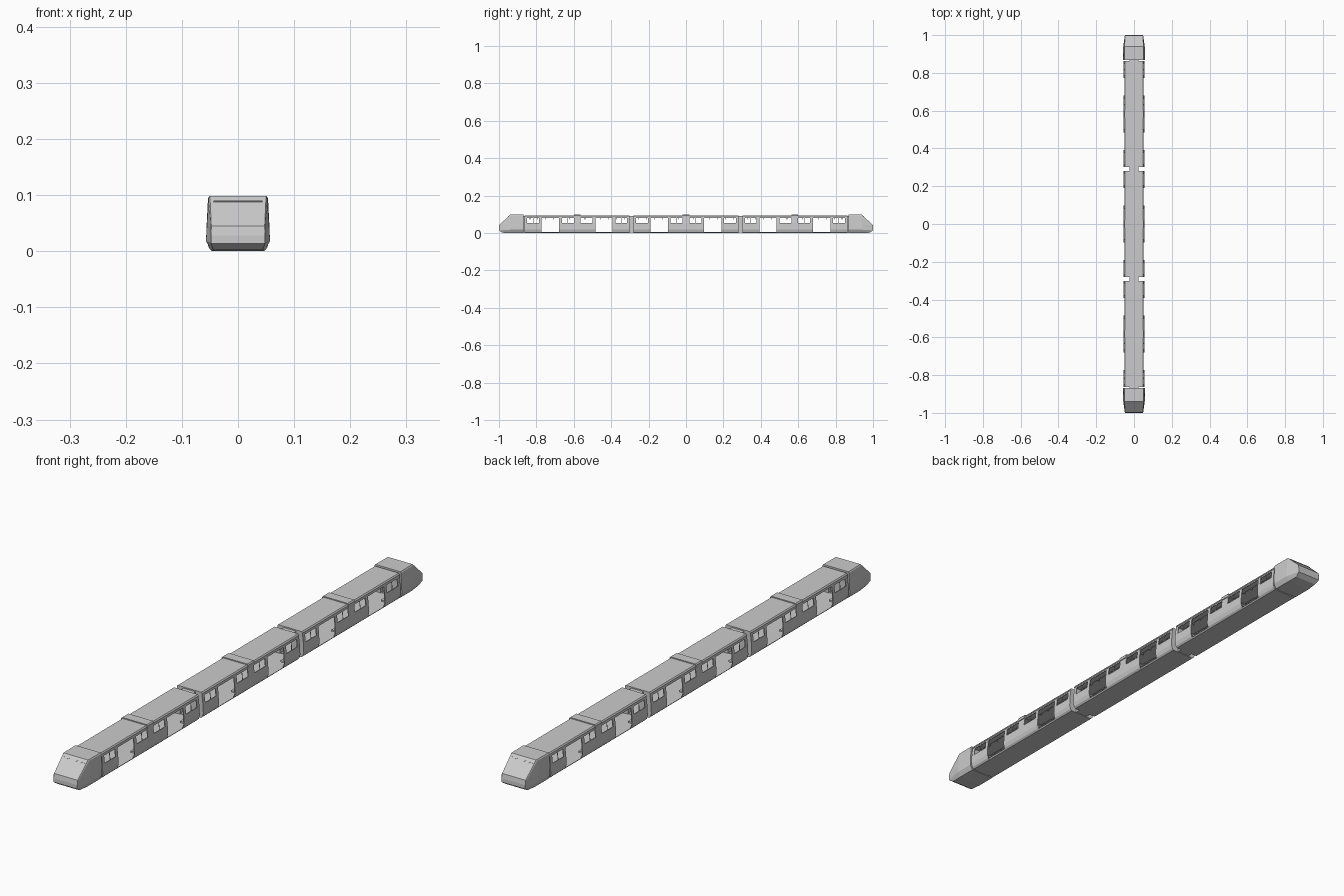
import bpy, bmesh

if "Cube" in bpy.data.objects:
    bpy.data.objects.remove(bpy.data.objects["Cube"])


def add_mesh(name, verts, faces):
    me = bpy.data.meshes.new(name)
    bm = bmesh.new()
    vs = [bm.verts.new(v) for v in verts]
    for f in faces:
        bm.faces.new([vs[i] for i in f])
    bmesh.ops.remove_doubles(bm, verts=bm.verts, dist=1e-6)
    bmesh.ops.recalc_face_normals(bm, faces=bm.faces)
    bm.to_mesh(me)
    bm.free()
    ob = bpy.data.objects.new(name, me)
    bpy.context.collection.objects.link(ob)
    return ob


def loft(name, sections):
    """Closed skin through rings with equal point counts."""
    n = len(sections[0])
    verts = [p for s in sections for p in s]
    faces = [tuple(range(n)), tuple(range(len(verts) - n, len(verts)))]
    for k in range(len(sections) - 1):
        for i in range(n):
            j = (i + 1) % n
            faces.append((k*n + i, k*n + j, (k+1)*n + j, (k+1)*n + i))
    return add_mesh(name, verts, faces)


def prism(name, outline, y0, y1):
    """Extrude an x-z outline along y."""
    return loft(name, [[(x, y, z) for x, z in outline] for y in (y0, y1)])


def box(name, x0, x1, y0, y1, z0, z1):
    return prism(name, [(x0, z0), (x1, z0), (x1, z1), (x0, z1)], y0, y1)


def side_mirror(ob):
    ob.modifiers.new("Mirror", 'MIRROR').use_axis = (True, False, False)
    return ob


def half_outline(pts):
    return pts + [(-x, z) for x, z in reversed(pts)]


def shell(pts, t=0.003):
    return pts + [(x - t, z) for x, z in reversed(pts)]


LOW = [(0.046, 0.0), (0.052, 0.006), (0.056, 0.02), (0.0545, 0.053)]
MID = [(0.0545, 0.053), (0.0513, 0.08)]
TOP = [(0.0513, 0.08), (0.050, 0.088)]
ROOF = half_outline([(0.047, 0.084), (0.0515, 0.086), (0.0515, 0.09), (0.048, 0.0945)])
RIDGE = half_outline([(0.048, 0.082), (0.0535, 0.084), (0.0535, 0.094), (0.050, 0.098)])
HALF = 0.281

# side panels as (start, end, windows) relative to car centre
PANELS = [(-HALF, -0.190, [(-0.267, -0.204)]),
          (-0.097, 0.097, [(-0.082, -0.018), (0.018, 0.082)]),
          (0.190, HALF, [(0.204, 0.267)])]

for yc in (-0.582, 0.0, 0.582):
    # floor, roof and roof ridge
    prism("car_floor", half_outline([(0.046, 0.0), (0.050, 0.005)]), yc - HALF, yc + HALF)
    prism("car_roof", ROOF, yc - HALF, yc + HALF)
    prism("roof_ridge", RIDGE, yc - 0.018, yc + 0.018)

    for y0, y1, windows in PANELS:
        # lower wall and lintel with posts between the windows
        side_mirror(prism("lower_wall", shell(LOW), yc + y0, yc + y1))
        side_mirror(prism("upper_wall", shell(TOP), yc + y0, yc + y1))
        edges = [y0] + [e for w in windows for e in w] + [y1]
        for a, b in zip(edges[::2], edges[1::2]):
            side_mirror(prism("window_post", shell(MID), yc + a, yc + b))
        for a, b in windows:
            m = (a + b) / 2
            side_mirror(prism("window_bar", shell(MID, 0.0015), yc + m - 0.001, yc + m + 0.001))
        # bench under the windows
        side_mirror(prism("bench", [(0.033, 0.018), (0.052, 0.018), (0.052, 0.042),
                                    (0.048, 0.042), (0.046, 0.024), (0.033, 0.024)],
                          yc + y0 + 0.008, yc + y1 - 0.008))

    for s in (-1, 1):
        # door header and end frame with gangway opening
        d0, d1 = sorted((s * 0.097, s * 0.190))
        side_mirror(prism("door_header", shell(TOP), yc + d0, yc + d1))
        e0, e1 = sorted((yc + s * HALF, yc + s * (HALF - 0.005)))
        side_mirror(prism("end_wall", [(0.022, 0.0), (0.046, 0.0), (0.052, 0.006), (0.056, 0.02),
                                       (0.0545, 0.053), (0.050, 0.09), (0.022, 0.09)], e0, e1))

    # grab rails and hanging straps
    side_mirror(box("grab_rail", 0.0265, 0.028, yc - 0.27, yc + 0.27, 0.081, 0.0825))
    for i in range(-6, 7):
        y = yc + i * 0.042
        side_mirror(box("hanging_strap", 0.0265, 0.028, y - 0.0015, y + 0.0015, 0.072, 0.081))

# gangways between neighbouring vehicles
for y, h in ((-0.8665, 0.006), (-0.291, 0.012), (0.291, 0.012), (0.8665, 0.006)):
    side_mirror(box("gangway_side", 0.022, 0.025, y - h, y + h, 0.004, 0.088))
    box("gangway_roof", -0.025, 0.025, y - h, y + h, 0.085, 0.09)
    box("gangway_floor", -0.025, 0.025, y - h, y + h, 0.002, 0.007)

# driving cabs: half ring points (x, y, z) at rear, shoulder and nose
REAR = [(0.047, 0.868, 0.0), (0.057, 0.868, 0.018), (0.056, 0.868, 0.045),
        (0.0535, 0.868, 0.094), (0.051, 0.868, 0.098)]
BROW = [(0.047, 0.94, 0.0), (0.057, 0.94, 0.018), (0.0555, 0.94, 0.045),
        (0.0525, 0.937, 0.094), (0.050, 0.940, 0.098)]
NOSE = [(0.044, 0.982, 0.002), (0.048, 1.0, 0.014), (0.048, 1.0, 0.028),
        (0.0485, 0.9985, 0.042), (0.0475, 0.997, 0.045)]
for s in (-1, 1):
    rings = [[(x, s * y, z) for x, y, z in h] + [(-x, s * y, z) for x, y, z in reversed(h)]
             for h in (REAR, BROW, NOSE)]
    cab = loft("driving_cab", rings)
    # nose cap is slightly bent, so split it into clean flat strips
    bm = bmesh.new()
    bm.from_mesh(cab.data)
    bmesh.ops.triangulate(bm, faces=bm.faces)
    bmesh.ops.dissolve_limit(bm, angle_limit=0.02, verts=bm.verts, edges=bm.edges)
    bm.to_mesh(cab.data)
    bm.free()

    # thin lamp strip above the windscreen
    strip = [(0.951, 0.0870), (0.953, 0.0883), (0.951, 0.0905), (0.949, 0.0895)]
    loft("lamp_strip", [[(x, s * y, z) for y, z in strip] for x in (-0.044, 0.044)])
